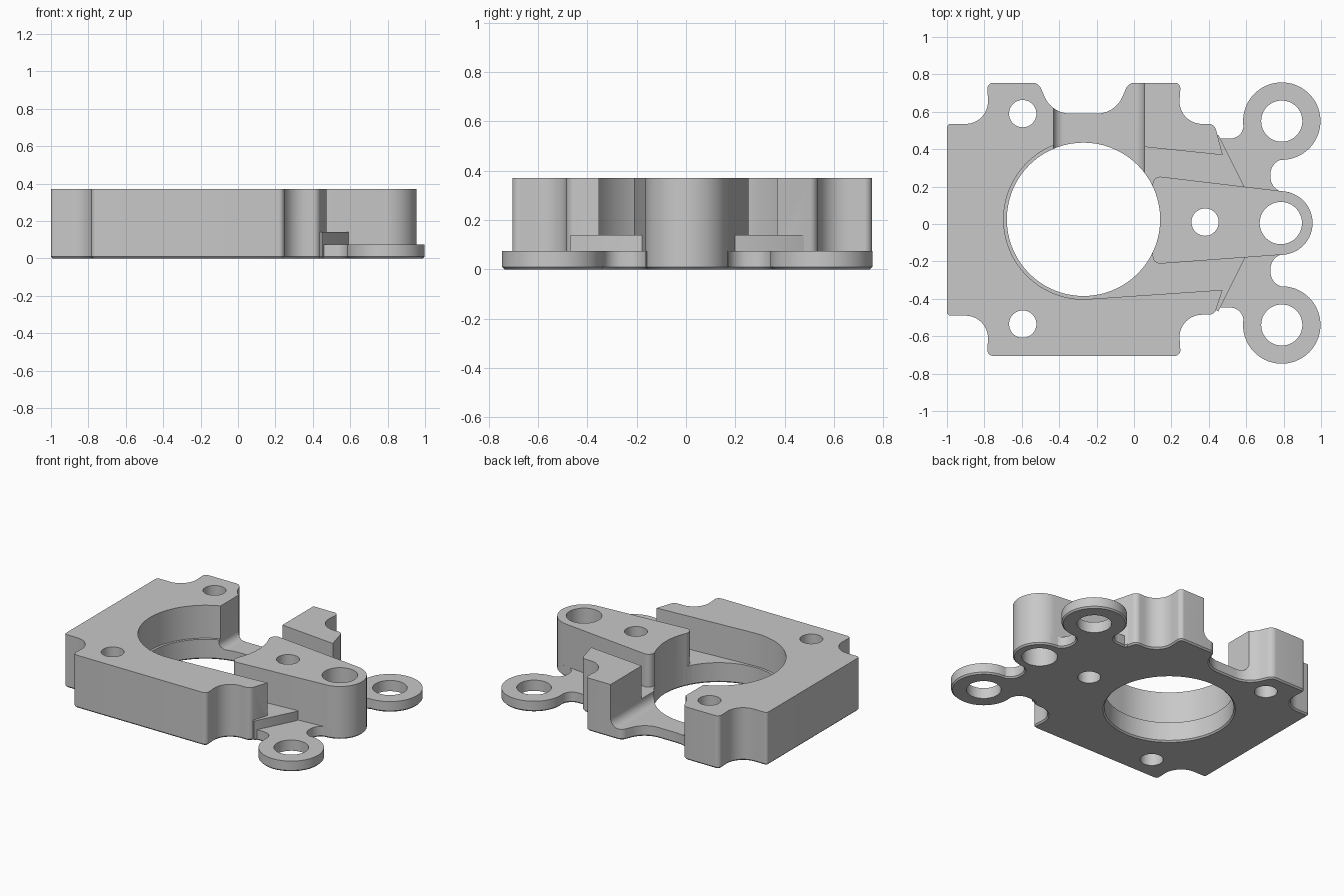
import bpy, bmesh, math
from mathutils import Vector, Matrix

if "Cube" in bpy.data.objects:
    bpy.data.objects.remove(bpy.data.objects["Cube"], do_unlink=True)

grey = bpy.data.materials.new("plain grey")
grey.use_nodes = True
grey.diffuse_color = (0.58, 0.58, 0.58, 1)
grey.node_tree.nodes["Principled BSDF"].inputs["Base Color"].default_value = grey.diffuse_color

TOP, FLOOR, EAR = 0.37, 0.14, 0.075
BORE = (-0.27, 0.025)


def arc(center, r, start=0, end=360, n=72):
    """Points along an arc; a full circle does not repeat its first point."""
    steps = n if end - start == 360 else n + 1
    angles = [math.radians(start + (end - start) * i / n) for i in range(steps)]
    return [(center[0] + r * math.cos(a), center[1] + r * math.sin(a)) for a in angles]


def rounded(corners, n=10):
    """Turn (x, y, radius) corners into a filleted outline."""
    out = []
    for i, (x, y, r) in enumerate(corners):
        p = Vector((x, y, 0))
        if r == 0:
            out.append((x, y))
            continue
        a = (Vector((*corners[i - 1][:2], 0)) - p).normalized()
        b = (Vector((*corners[(i + 1) % len(corners)][:2], 0)) - p).normalized()
        half = a.angle(b) / 2
        t = r / math.tan(half)
        c = p + (a + b).normalized() * (r / math.sin(half))
        va, vb = (p + a * t - c).normalized(), (p + b * t - c).normalized()
        for k in range(n + 1):
            q = c + va.slerp(vb, k / n).normalized() * r
            out.append((q.x, q.y))
    return out


def flip(points):
    """Mirror points across the centre line of the arm."""
    return [(p[0], 0.01 - p[1], *p[2:]) for p in points]


def prism(name, outline, z0, z1, chamfer=0, matrix=None):
    bm = bmesh.new()
    face = bm.faces.new([bm.verts.new((x, y, z0)) for x, y in outline])
    top = bmesh.ops.extrude_face_region(bm, geom=[face])["geom"]
    bmesh.ops.translate(bm, vec=(0, 0, z1 - z0),
                        verts=[v for v in top if isinstance(v, bmesh.types.BMVert)])
    bmesh.ops.recalc_face_normals(bm, faces=bm.faces)
    if chamfer:
        rim = [e for e in bm.edges if all(v.co.z < z0 + 0.001 for v in e.verts)]
        bmesh.ops.bevel(bm, geom=rim, offset=chamfer, segments=1, affect='EDGES')
    if matrix:
        bm.transform(matrix)
    return finish(name, bm)


def finish(name, bm):
    mesh = bpy.data.meshes.new(name)
    bm.to_mesh(mesh)
    bm.free()
    ob = bpy.data.objects.new(name, mesh)
    bpy.context.scene.collection.objects.link(ob)
    return ob


def cut(ob, cutters):
    for c in cutters:
        m = ob.modifiers.new("cut", 'BOOLEAN')
        m.operation, m.solver, m.object = 'DIFFERENCE', 'EXACT', c
    graph = bpy.context.evaluated_depsgraph_get()
    mesh = bpy.data.meshes.new_from_object(ob.evaluated_get(graph))
    ob.modifiers.clear()
    ob.data = mesh


# Main block outline with scooped corners and a scoop at the back
body = prism("main_block", rounded([
    (-1, -0.49, 0.02), (-0.775, -0.49, 0.12), (-0.785, -0.705, 0.03),
    (0.25, -0.705, 0.03), (0.235, -0.485, 0.12), (0.43, -0.485, 0.04),
    (0.475, -0.35, 0), (0.475, 0.368, 0), (0.43, 0.535, 0.04),
    (0.235, 0.535, 0.12), (0.25, 0.755, 0.03), (-0.03, 0.755, 0.05),
    (-0.10, 0.59, 0.15), (-0.44, 0.59, 0.15), (-0.51, 0.755, 0.05),
    (-0.785, 0.755, 0.03), (-0.775, 0.535, 0.12), (-1, 0.535, 0.02)]),
    0, TOP, 0.01)

# Low floor wedge between the block and the arm
half_floor = [(0.3, -0.35), (0.45, -0.468), (0.59, -0.19)]
floor = prism("pocket_floor", half_floor + flip(half_floor)[::-1], 0, FLOOR, 0.01)

# Raised arm with a round end
arm_center = (0.785, 0.005)
arm = prism("arm", rounded([(0.10, -0.215, 0.04), (0.797, -0.164, 0),
                            (0.805, 0.174, 0), (0.10, 0.258, 0.04)]), 0, TOP, 0.01)
arm_end = prism("arm_end", arc(arm_center, 0.17), 0, TOP, 0.01)

# Ears: thin rings on filleted necks, one on each side of the arm
neck = [(0.35, 0, 0), (0.83, 0, 0), (0.83, 0.17, 0), (0.73, 0.17, 0.08),
        (0.73, 0.345, 0.08), (0.83, 0.348, 0), (0.79, 0.55, 0), (0.585, 0.55, 0),
        (0.585, 0.457, 0.07), (0.45, 0.457, 0), (0.35, 0.44, 0)]
ring = (0.79, 0.55)
parts = [body, floor, arm, arm_end]
for side, move in (("left", lambda p: p), ("right", flip)):
    parts.append(prism(side + "_ear_neck", rounded(move(neck)), 0, EAR, 0.01))
    parts.append(prism(side + "_ear_ring", arc(move([ring])[0], 0.207), 0, EAR, 0.01))

# Cutters: pocket, rear channel, bore with its chamfer, and all holes
pocket = prism("pocket_cutter", arc(BORE, 0.427, 90, 274) +
               [(0.8, -0.33), (0.8, 0.335), (0.055, 0.412)], FLOOR, 0.6)
channel = prism("channel_cutter", rounded([
    (-0.43, EAR, 0.05), (0.055, EAR, 0.06), (0.055, 0.6, 0), (-0.43, 0.6, 0)]),
    0, 0.9, matrix=Matrix.Translation((0, 1, 0)) @ Matrix.Rotation(math.pi / 2, 4, 'X'))
bore = prism("bore_cutter", arc(BORE, 0.41), -0.1, 0.6)
cone = bmesh.new()
bmesh.ops.create_cone(cone, cap_ends=True, segments=72, radius1=0.435, radius2=0.395,
                      depth=0.04, matrix=Matrix.Translation((*BORE, 0.005)))
through = [bore, finish("bore_chamfer_cutter", cone)]
holes = [((-0.595, 0.59), 0.073), ((-0.595, -0.535), 0.073), ((0.38, 0.01), 0.073),
         (arm_center, 0.113), (ring, 0.11), (flip([ring])[0], 0.11)]
for center, r in holes:
    through.append(prism("hole_cutter", arc(center, r, n=48), -0.1, 0.6))

cut(body, [pocket, channel] + through)
for ob in parts[1:]:
    cut(ob, through)
for ob in [pocket, channel] + through:
    bpy.data.objects.remove(ob, do_unlink=True)

# Colour and smooth the curved walls
bpy.ops.object.select_all(action='DESELECT')
for ob in parts:
    ob.data.materials.clear()
    ob.data.materials.append(grey)
    ob.select_set(True)
bpy.context.view_layer.objects.active = body
bpy.ops.object.shade_smooth_by_angle(angle=math.radians(30))
